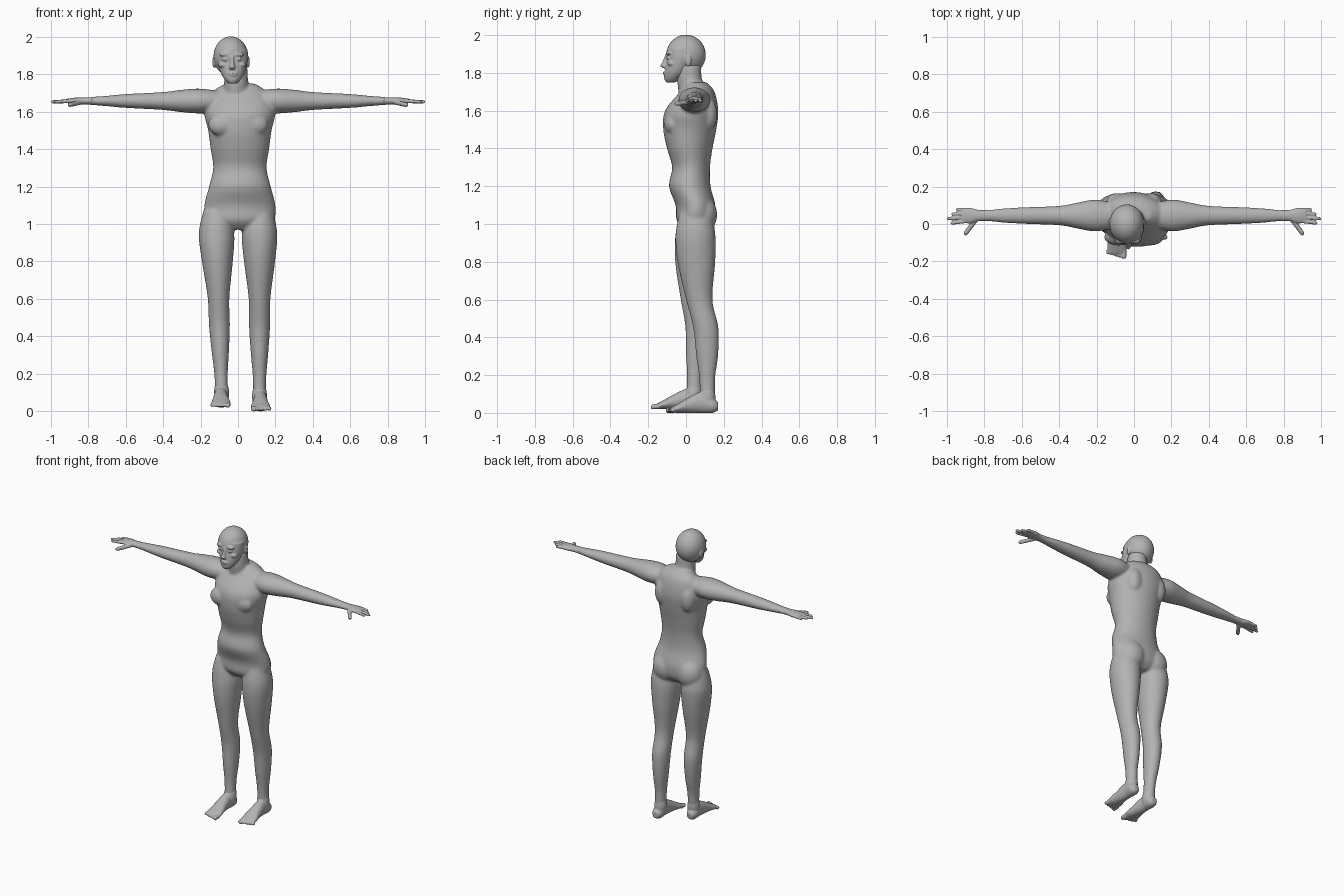
import bpy
import bmesh
import math
from mathutils import Matrix, Vector

if "Cube" in bpy.data.objects:
    bpy.data.objects.remove(bpy.data.objects["Cube"], do_unlink=True)

# One plain grey for the whole figure
TONE = .45
GREY = (TONE, TONE, TONE, 1)
grey = bpy.data.materials.new("plain grey")
grey.use_nodes = True
grey.diffuse_color = GREY
grey.node_tree.nodes["Principled BSDF"].inputs["Base Color"].default_value = GREY

SIDES = 32
ARM_LINE = (.045, 1.657)


def keep(point):
    return point


def mirror(point):
    return Vector((-point.x, point.y, point.z))


def right_leg_pose(point):
    """Mirror a left leg point and step it slightly forward towards the foot."""
    step = max(0, 1 - point.z / .95)
    return mirror(point) + step * Vector((.03, -.08, .02))


def chest_turn(height):
    """Angle of the torso about the spine, growing from waist to chest."""
    return -.12 * min(1, max(0, (height - 1.15) * 4))


def no_turn(height):
    return 0


def flowing(rows, steps=5):
    """Fill in a smooth curve that passes through the given rows."""
    before, after = rows[:1] + rows, rows[2:] + rows[-1:]
    for p, q, r, s in zip(before, rows, rows[1:], after):
        for k in range(steps):
            t = k / steps
            yield [b + t * ((c - a) / 2 + t * (a - 2.5 * b + 2 * c - d / 2
                   + t * (1.5 * (b - c) + (d - a) / 2)))
                   for a, b, c, d in zip(p, q, r, s)]
    yield rows[-1]


def skin(bm, rings, place):
    """Bridge closed rings of points into a capped tube."""
    loops = [[bm.verts.new(place(point)) for point in ring] for ring in rings]
    for low, high in zip(loops, loops[1:]):
        for i in range(len(low)):
            bm.faces.new((low[i - 1], low[i], high[i], high[i - 1]))
    bm.faces.new(loops[0])
    bm.faces.new(loops[-1])


def loft(bm, axis, centre, rows, place=keep, turn=no_turn):
    """Rows hold: position along axis, shift of second centre value, two radii."""
    rings = []
    for along, shift, first, second in flowing(rows):
        ring = []
        for i in range(SIDES):
            angle = math.tau * i / SIDES
            flat = Vector((first * math.cos(angle), second * math.sin(angle)))
            flat.rotate(Matrix.Rotation(turn(along), 2))
            u, v = flat + Vector(centre)
            v += shift
            ring.append(Vector({"x": (along, u, v), "y": (u, along, v),
                                "z": (u, v, along)}[axis]))
        rings.append(ring)
    skin(bm, rings, place)


def digit(bm, start, end, radius, place):
    """Round-ended finger or toe between two points."""
    start, end = Vector(start), Vector(end)
    way = end - start
    side = way.cross(Vector((0, 0, 1))).normalized()
    up = side.cross(way).normalized()
    rings = []
    for along, swell in ((0, .8), (.1, 1), (.9, .9), (1, .5)):
        ring = []
        for i in range(SIDES):
            angle = math.tau * i / SIDES
            out = side * math.cos(angle) + up * math.sin(angle)
            ring.append(start + way * along + out * radius * swell)
        rings.append(ring)
    skin(bm, rings, place)


def ball(bm, centre, radii, place=keep):
    made = bmesh.ops.create_uvsphere(
        bm, u_segments=SIDES, v_segments=SIDES // 2, radius=1,
        matrix=Matrix.Translation(centre) @ Matrix.Diagonal((*radii, 1)))
    for vert in made["verts"]:
        vert.co = place(vert.co.copy())


def finish(bm, name, voxel, rounds):
    """Fuse overlapping volumes into one smooth surface."""
    bmesh.ops.recalc_face_normals(bm, faces=bm.faces)
    mesh = bpy.data.meshes.new(name)
    bm.to_mesh(mesh)
    bm.free()
    mesh.materials.append(grey)
    mesh.shade_smooth()
    obj = bpy.data.objects.new(name, mesh)
    bpy.context.collection.objects.link(obj)
    fuse = obj.modifiers.new("fuse", "REMESH")
    fuse.mode = "VOXEL"
    fuse.voxel_size = voxel
    fuse.use_smooth_shade = True
    soften = obj.modifiers.new("soften", "SMOOTH")
    soften.factor = .5
    soften.iterations = rounds


# Torso and neck
body = bmesh.new()
loft(body, "z", (.01, 0), [
    (.97, .05, .1, .06), (1.02, .05, .18, .1), (1.1, .05, .19, .105),
    (1.2, .02, .165, .11), (1.3, .027, .143, .1), (1.4, .02, .157, .12),
    (1.5, .02, .17, .14), (1.6, .03, .19, .14), (1.7, .06, .15, .09),
    (1.75, .06, .08, .05)], turn=chest_turn)
loft(body, "z", (-.01, 0), [
    (1.6, .05, .08, .08), (1.7, .04, .07, .08),
    (1.76, .02, .064, .066), (1.84, .02, .06, .06)])

for side, place, leg_place in (("left", keep, keep), ("right", mirror, right_leg_pose)):
    # Chest, shoulder blade and buttock masses
    ball(body, (.085, -.07, 1.53), (.075, .045, .06), place)
    ball(body, (.095, .115, 1.58), (.055, .05, .09), place)
    ball(body, (.09, .085, 1.05), (.09, .08, .1), place)
    # Arm
    loft(body, "x", ARM_LINE, [
        (.08, 0, .06, .05), (.2, 0, .085, .066), (.3, 0, .07, .06),
        (.4, 0, .052, .048), (.6, 0, .044, .037), (.7, 0, .038, .028),
        (.8, 0, .028, .02), (.85, 0, .026, .015)], place)
    # Leg
    loft(body, "z", (.115, 0), [
        (1.07, .05, .07, .08), (.95, .05, .095, .105), (.8, .055, .083, .1),
        (.6, .07, .058, .07), (.45, .105, .056, .067), (.3, .112, .046, .058),
        (.18, .112, .036, .042), (.04, .115, .034, .04)], leg_place)

    # Hand with spread fingers and forward thumb
    hand = bmesh.new()
    loft(hand, "x", ARM_LINE, [
        (.78, 0, .03, .02), (.83, 0, .03, .019),
        (.88, 0, .042, .017), (.92, 0, .034, .01)], place)
    for i, reach in enumerate((.98, 1, .975, .95)):
        digit(hand, (.89, .016 + .02 * i, 1.657), (reach, .004 + .024 * i, 1.652),
              .01, place)
    digit(hand, (.84, .03, 1.65), (.905, -.058, 1.635), .013, place)
    finish(hand, side + "_hand", .004, 2)

    # Foot with heel, ankle, instep and toes
    foot = bmesh.new()
    loft(foot, "y", (.12, 0), [
        (.17, .035, .02, .022), (.14, .04, .036, .04), (.08, .055, .036, .055),
        (.01, .04, .043, .04), (-.04, .025, .052, .025), (-.08, .015, .05, .013)],
        leg_place)
    ball(foot, (.115, .113, .08), (.04, .043, .08), leg_place)
    for i in range(5):
        across = .084 + .021 * i
        digit(foot, (across, -.06, .015), (across, -.106 + .006 * i, .012),
              .011 if i else .015, leg_place)
    finish(foot, side + "_foot", .005, 2)
finish(body, "body", .008, 8)

# Head: skull, jaw and chin
head = bmesh.new()
ball(head, (-.038, 0, 1.895), (.093, .105, .107))
loft(head, "z", (-.028, 0), [
    (1.75, -.08, .022, .024), (1.77, -.07, .042, .045), (1.81, -.047, .065, .066),
    (1.88, -.026, .08, .074), (1.93, -.015, .08, .08)])
ball(head, (-.022, -.092, 1.768), (.022, .02, .016))
# Nose and lips
loft(head, "z", (-.031, -.1), [
    (1.825, 0, .014, .02), (1.837, -.01, .017, .026),
    (1.86, -.004, .011, .02), (1.9, .006, .01, .014)])
for height, width in ((1.804, .024), (1.794, .02)):
    ball(head, (-.026, -.11, height), (width, .012, .006))
# Brows, cheekbones, eyes and ears
for sign in (-1, 1):
    ball(head, (-.034 + .036 * sign, -.09, 1.905), (.03, .016, .011))
    ball(head, (-.032 + .05 * sign, -.076, 1.85), (.024, .022, .015))
    ball(head, (-.033 + .036 * sign, -.092, 1.88), (.016, .013, .01))
    ball(head, (-.037 + .09 * sign, .012, 1.865), (.01, .017, .032))
finish(head, "head", .0045, 2)
